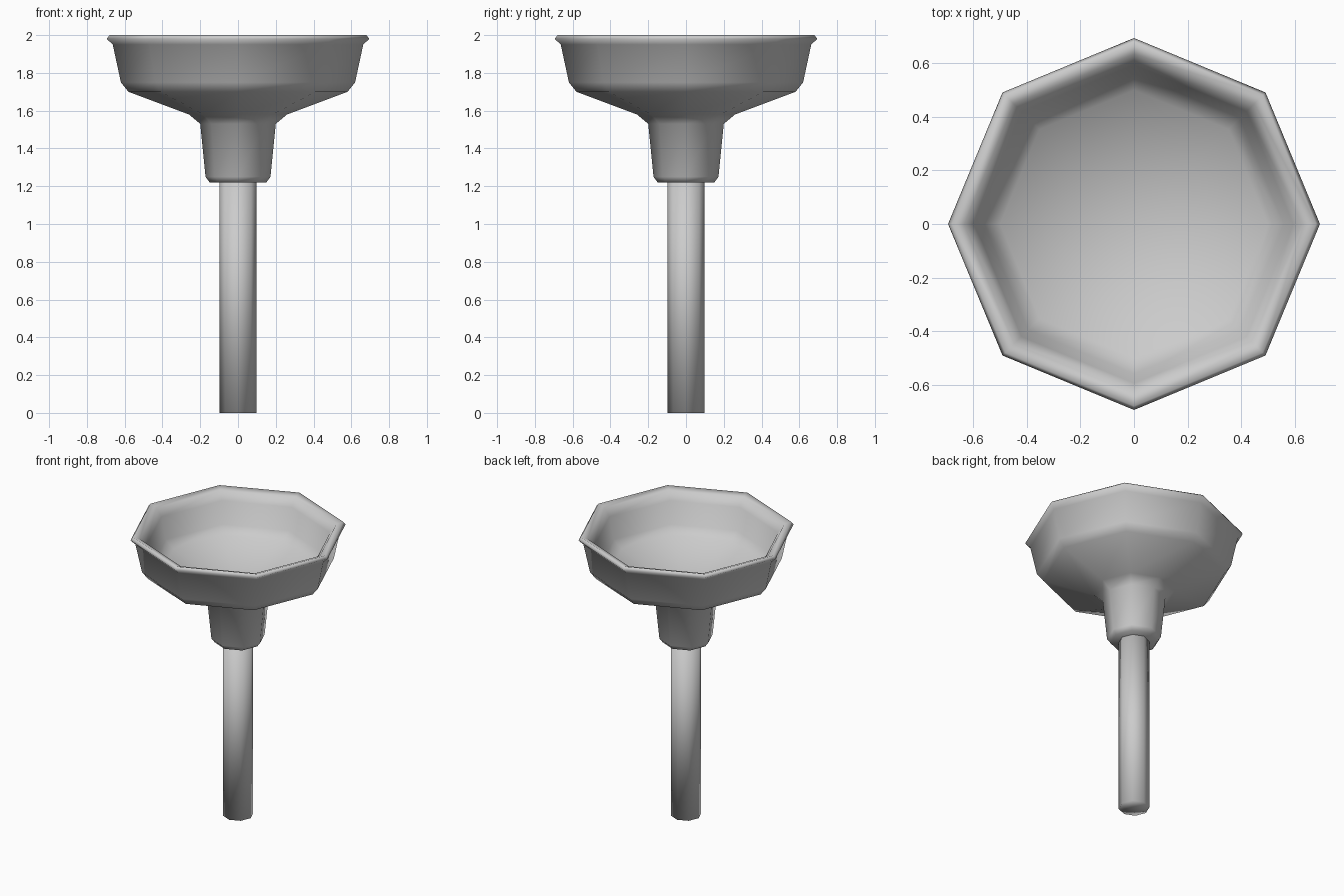
import bpy, bmesh, math

if "Cube" in bpy.data.objects:
    bpy.data.objects.remove(bpy.data.objects["Cube"])

SIDES = 8


def lathe(name, profile):
    """Revolve (radius, z) points into an eight-sided smooth solid."""
    bm = bmesh.new()
    rings = []
    for r, z in profile:
        if r == 0:
            rings.append([bm.verts.new((0, 0, z))] * SIDES)
        else:
            rings.append([bm.verts.new((r * math.cos(math.tau * i / SIDES),
                                        r * math.sin(math.tau * i / SIDES), z))
                          for i in range(SIDES)])
    for a, b in zip(rings, rings[1:]):
        for i in range(SIDES):
            j = (i + 1) % SIDES
            corners = list(dict.fromkeys((a[i], a[j], b[j], b[i])))
            bm.faces.new(corners)
    bmesh.ops.recalc_face_normals(bm, faces=bm.faces)
    for f in bm.faces:
        f.smooth = True
    mesh = bpy.data.meshes.new(name)
    bm.to_mesh(mesh)
    bm.free()
    obj = bpy.data.objects.new(name, mesh)
    bpy.context.collection.objects.link(obj)
    return obj


# Straight post standing on the ground
lathe("stem", [(0, 0), (0.098, 0), (0.098, 1.24), (0, 1.24)])

# Tapered collar flaring into the open bowl, over the rim and down the inside
lathe("bowl", [
    (0, 1.22), (0.15, 1.22), (0.172, 1.25), (0.2, 1.53), (0.26, 1.58),
    (0.58, 1.70), (0.62, 1.75), (0.663, 1.95), (0.695, 1.98), (0.68, 2.0),
    (0.635, 1.985), (0.595, 1.93), (0.56, 1.78), (0.5, 1.73), (0.22, 1.63), (0, 1.61),
])
